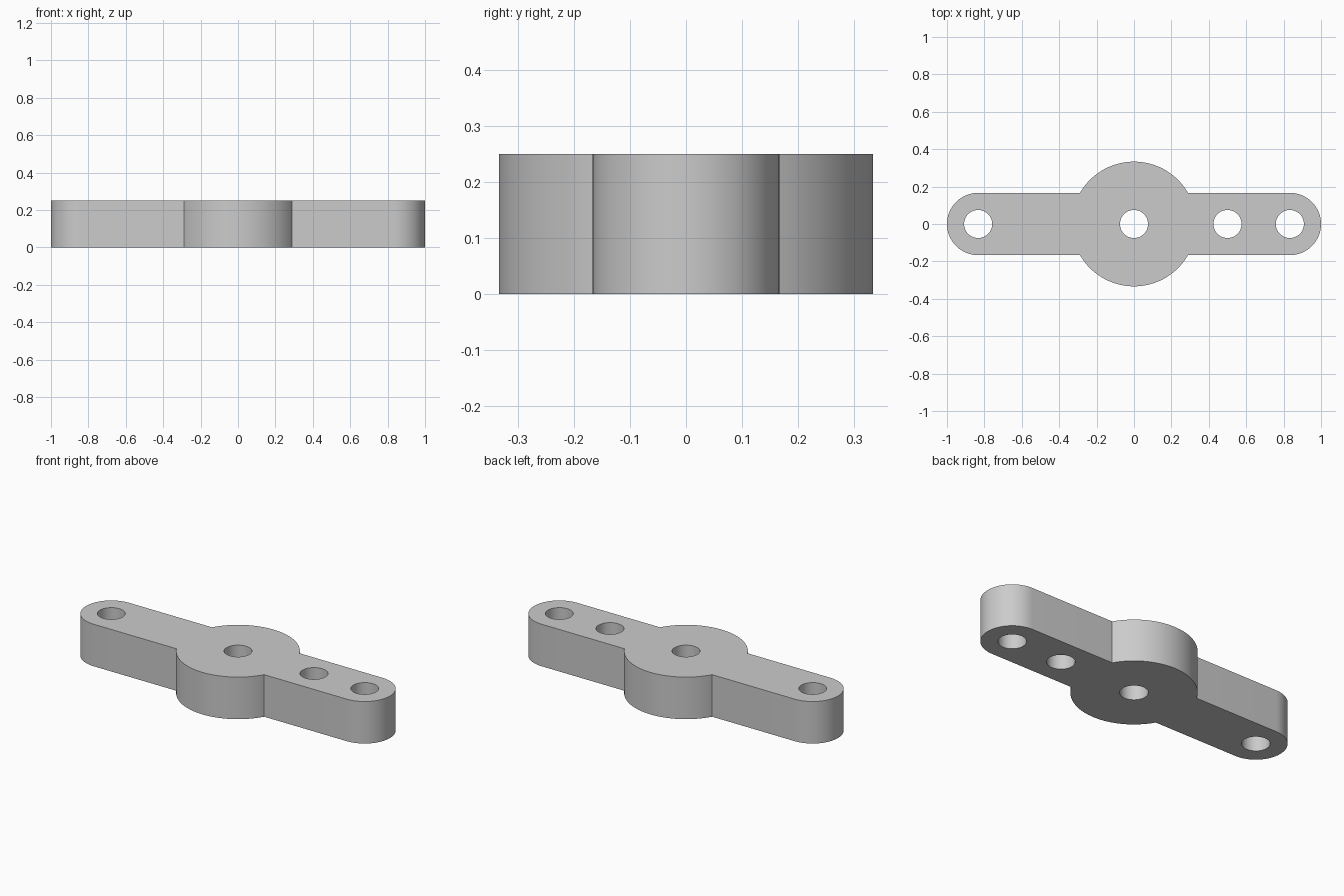
import bpy
import bmesh
from math import cos, sin, radians, sqrt

if "Cube" in bpy.data.objects:
    bpy.data.objects.remove(bpy.data.objects["Cube"], do_unlink=True)

HEIGHT = 0.25
HUB_R = 1 / 3
END_R = 1 / 6
END_X = 1 - END_R
HOLE_R = 0.075
HOLES = (-END_X, 0, 0.5, END_X)

grey = bpy.data.materials.new("grey")
grey.use_nodes = True
colour = (0.6, 0.6, 0.6, 1)
grey.diffuse_color = colour
grey.node_tree.nodes["Principled BSDF"].inputs["Base Color"].default_value = colour


def arc(cx, radius, start, end, steps):
    angles = [radians(start + (end - start) * i / steps) for i in range(steps + 1)]
    return [(cx + radius * cos(a), radius * sin(a)) for a in angles]


def prism(name, outline, z0, z1):
    bm = bmesh.new()
    base = bm.faces.new([bm.verts.new((x, y, z0)) for x, y in outline])
    top = bmesh.ops.extrude_face_region(bm, geom=[base])["geom"]
    verts = [v for v in top if isinstance(v, bmesh.types.BMVert)]
    bmesh.ops.translate(bm, vec=(0, 0, z1 - z0), verts=verts)
    bmesh.ops.recalc_face_normals(bm, faces=bm.faces)
    mesh = bpy.data.meshes.new(name)
    bm.to_mesh(mesh)
    bm.free()
    mesh.materials.append(grey)
    obj = bpy.data.objects.new(name, mesh)
    bpy.context.collection.objects.link(obj)
    return obj


# Lever body: round-ended arm merged with a wider round hub
outline = (arc(END_X, END_R, -90, 90, 32) + arc(0, HUB_R, 30, 150, 40)
           + arc(-END_X, END_R, 90, 270, 32) + arc(0, HUB_R, 210, 330, 40))
lever = prism("lever_body", outline, 0, HEIGHT)

# Through holes
cutters = []
for i, x in enumerate(HOLES):
    cutter = prism(f"hole_cutter_{i}", arc(x, HOLE_R, 0, 360, 48)[:-1], -0.1, HEIGHT + 0.1)
    cutter.hide_render = True
    cutters.append(cutter)
    mod = lever.modifiers.new(f"hole_{i}", 'BOOLEAN')
    mod.operation = 'DIFFERENCE'
    mod.solver = 'EXACT'
    mod.object = cutter

# Bake the holes, then remove the cutters
bpy.ops.object.select_all(action='DESELECT')
lever.select_set(True)
bpy.context.view_layer.objects.active = lever
for mod in list(lever.modifiers):
    bpy.ops.object.modifier_apply(modifier=mod.name)
for cutter in cutters:
    bpy.data.objects.remove(cutter, do_unlink=True)
bpy.ops.object.shade_smooth_by_angle(angle=radians(30))
